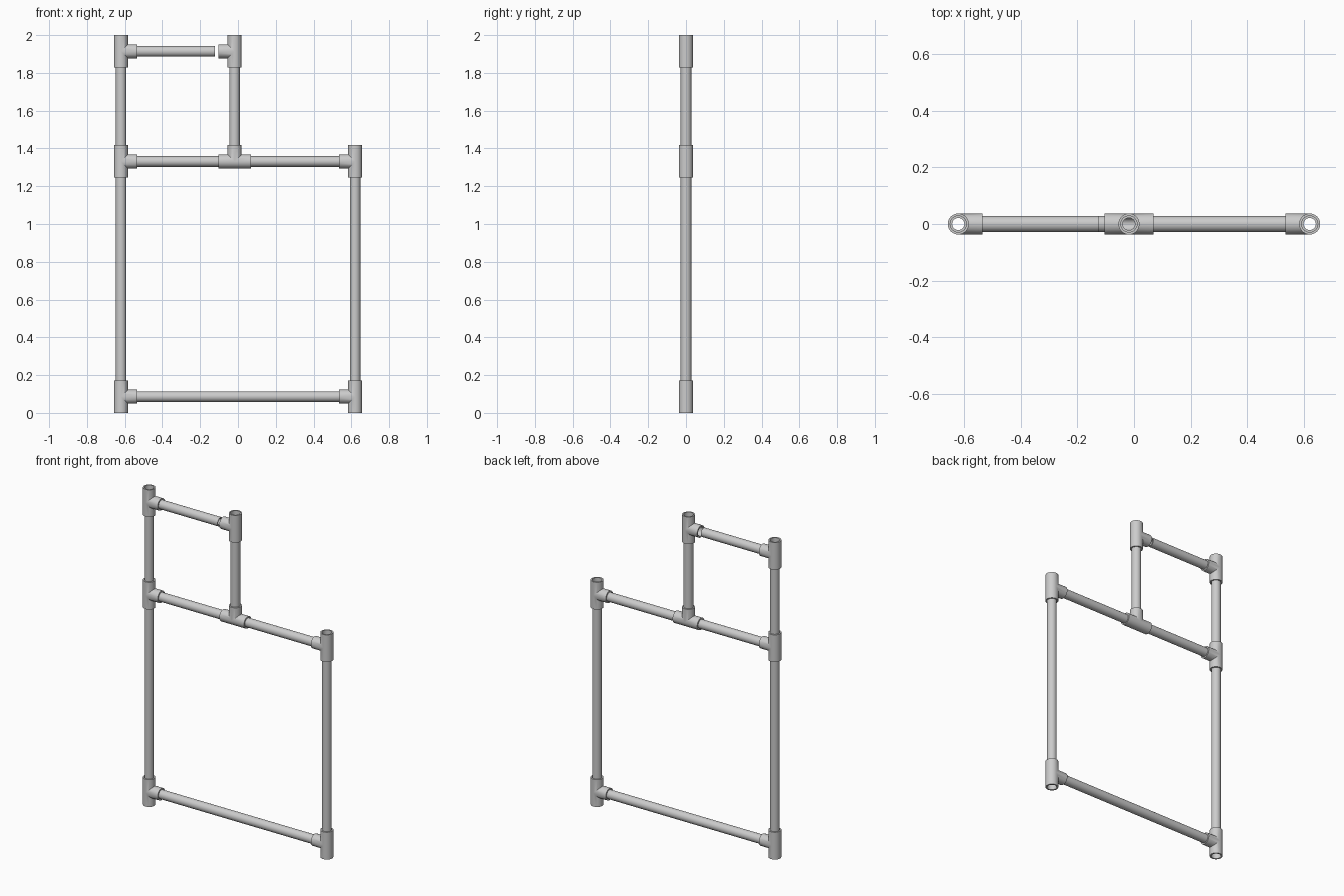
import bpy, bmesh
from math import pi, sin, cos

if "Cube" in bpy.data.objects:
    bpy.data.objects.remove(bpy.data.objects["Cube"])

N = 32                      # sides of every round part
R, SOCKET, BORE = 0.0372, 0.0285, 0.0215
PIPE = 0.028
L = 0.086                   # tee centre to every open end
STOP = 0.042                # tee centre to the socket shoulder


def finish(bm, name, loc, rot):
    bmesh.ops.remove_doubles(bm, verts=bm.verts, dist=1e-5)
    bmesh.ops.recalc_face_normals(bm, faces=bm.faces)
    mesh = bpy.data.meshes.new(name)
    bm.to_mesh(mesh)
    bm.free()
    ob = bpy.data.objects.new(name, mesh)
    bpy.context.collection.objects.link(ob)
    ob.location, ob.rotation_euler = loc, rot
    bpy.ops.object.select_all(action='DESELECT')
    ob.select_set(True)
    bpy.context.view_layer.objects.active = ob
    bpy.ops.object.shade_smooth_by_angle(angle=pi / 6)


def strip(bm, lower, upper):
    """Skin between two matching closed rows of points."""
    for i in range(N):
        j = (i + 1) % N
        bm.faces.new([bm.verts.new(p) for p in (lower[i], lower[j], upper[j], upper[i])])


def circle(r):
    return [(r * cos(2 * pi * i / N), r * sin(2 * pi * i / N)) for i in range(N)]


def tee(name, loc, rot=(0, 0, 0)):
    """Hollow pipe tee: run along z, branch along +x, mitred where they meet."""
    bm = bmesh.new()
    for r, end in ((R, L), (BORE, STOP)):
        c = circle(r)
        for s in (1, -1):
            strip(bm, [(x, y, s * max(x, 0)) for x, y in c], [(x, y, s * end) for x, y in c])
        strip(bm, [(abs(z), y, z) for y, z in c], [(end, y, z) for y, z in c])
    # socket shoulder, socket wall and rim at each of the three ends
    profile = [(BORE, STOP), (SOCKET, STOP), (SOCKET, L), (R, L)]
    for place in (lambda a, b, h: (a, b, h), lambda a, b, h: (a, b, -h), lambda a, b, h: (h, a, b)):
        rows = [[place(a, b, h) for a, b in circle(r)] for r, h in profile]
        for lo, hi in zip(rows, rows[1:]):
            strip(bm, lo, hi)
    finish(bm, name, loc, rot)


def pipe(name, start, length, along_x=False):
    """Open hollow tube."""
    bm = bmesh.new()
    profile = [(PIPE, 0), (PIPE, length), (BORE, length), (BORE, 0), (PIPE, 0)]
    rows = [[(a, b, h) for a, b in circle(r)] for r, h in profile]
    for lo, hi in zip(rows, rows[1:]):
        strip(bm, lo, hi)
    finish(bm, name, start, (0, pi / 2 if along_x else 0, 0))


X, MID = 0.62, -0.018
Z0, Z1, Z2 = L, 1.331, 2 - L
FLIP = (0, 0, pi)

# fittings
for label, z in (("lower", Z0), ("middle", Z1), ("upper", Z2)):
    tee("left_" + label + "_tee", (-X, 0, z))
for label, z in (("lower", Z0), ("middle", Z1)):
    tee("right_" + label + "_tee", (X, 0, z), FLIP)
tee("centre_upper_tee", (MID, 0, Z2), FLIP)
tee("centre_rail_tee", (MID, 0, Z1), (0, -pi / 2, 0))

# uprights
for name, x, a, b in (("left_lower_post", -X, Z0, Z1), ("left_upper_post", -X, Z1, Z2),
                      ("right_post", X, Z0, Z1), ("centre_post", MID, Z1, Z2)):
    pipe(name, (x, 0, a + STOP), b - a - 2 * STOP)

# rails
for name, z, a, b in (("bottom_rail", Z0, -X, X), ("middle_rail_left", Z1, -X, MID),
                      ("middle_rail_right", Z1, MID, X)):
    pipe(name, (a + STOP, 0, z), b - a - 2 * STOP, True)

# top rail stops just short of the centre tee
pipe("top_rail", (-X + STOP, 0, Z2), -0.123 + X - STOP, True)
